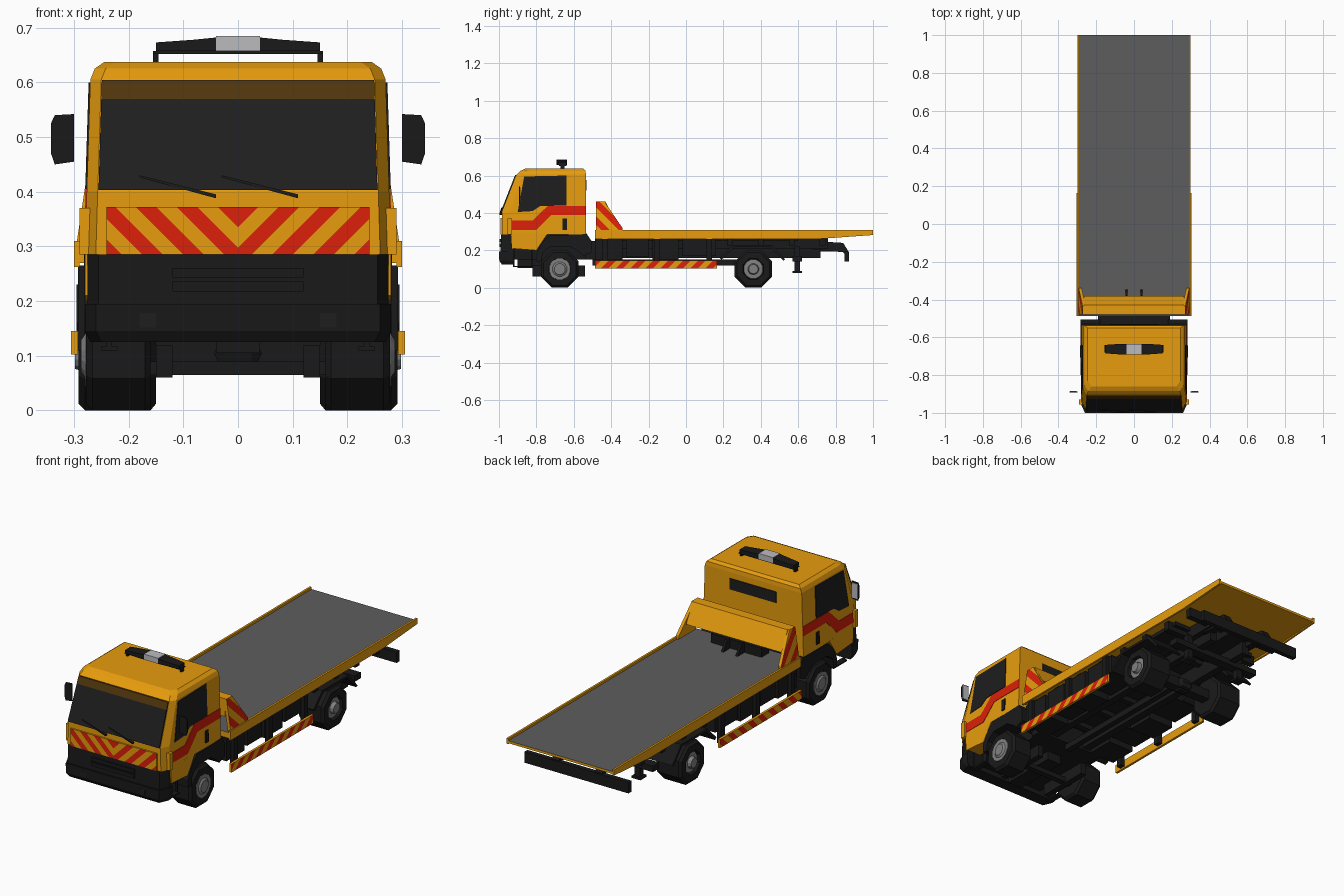
import bpy, bmesh, math
from mathutils import Vector


def mat(name, r, g, b):
    m = bpy.data.materials.new(name)
    m.diffuse_color = (r, g, b, 1)
    return m


YELLOW = mat("amber_paint", 0.80, 0.335, 0.004)
RED = mat("red_stripe", 0.72, 0.014, 0.003)
BLACK = mat("black_plastic", 0.010, 0.010, 0.010)
GLASS = mat("dark_glass", 0.013, 0.013, 0.013)
TINT = mat("brown_tint", 0.08, 0.036, 0.004)
DECK = mat("deck_grey", 0.11, 0.11, 0.11)
SILVER = mat("light_grey", 0.5, 0.5, 0.52)
RIM = mat("rim_grey", 0.22, 0.22, 0.22)


def make(name, verts, faces, m, mirror=False):
    me = bpy.data.meshes.new(name)
    me.from_pydata(verts, [], faces)
    bm = bmesh.new()
    bm.from_mesh(me)
    bmesh.ops.recalc_face_normals(bm, faces=bm.faces)
    bm.to_mesh(me)
    bm.free()
    me.materials.append(m)
    ob = bpy.data.objects.new(name, me)
    bpy.context.collection.objects.link(ob)
    if mirror:
        mod = ob.modifiers.new("Mirror", 'MIRROR')
        mod.use_mirror_merge = False
    return ob


def loft(name, rings, m, mirror=False):
    n = len(rings[0])
    verts = [p for r in rings for p in r]
    faces = [[i * n + j, i * n + (j + 1) % n, (i + 1) * n + (j + 1) % n, (i + 1) * n + j]
             for i in range(len(rings) - 1) for j in range(n)]
    faces += [list(range(n))[::-1], [len(verts) - n + j for j in range(n)]]
    return make(name, verts, faces, m, mirror)


def prism(name, pts, x0, x1, m, mirror=False):
    return loft(name, [[(x, y, z) for y, z in pts] for x in (x0, x1)], m, mirror)


def box(name, x0, x1, y0, y1, z0, z1, m, mirror=False):
    return prism(name, [(y0, z0), (y1, z0), (y1, z1), (y0, z1)], x0, x1, m, mirror)


def lathe(name, profile, y, z, n, m, mirror=True):
    ang = [2 * math.pi * (k + 0.5) / n for k in range(n)]
    return loft(name, [[(x, y + r * math.sin(a), z + r * math.cos(a)) for a in ang]
                       for x, r in profile], m, mirror)


def plan_ring(z, hw, yf, yb, cx=0.02, cy=0.045):
    # horizontal outline with cut front corners
    return [(-hw, yb, z), (-hw, yf + cy, z), (-hw + cx, yf, z),
            (hw - cx, yf, z), (hw, yf + cy, z), (hw, yb, z)]


def stripes(ob, d, period, phase, axis):
    # cut diagonal bands and paint every other one red on the outward side
    me, d = ob.data, Vector(d)
    me.materials.append(RED)
    bm = bmesh.new()
    bm.from_mesh(me)
    vals = [d.dot(v.co) for v in bm.verts]
    h = period / 2
    for k in range(math.floor((min(vals) - phase) / h), math.ceil((max(vals) - phase) / h) + 1):
        bmesh.ops.bisect_plane(bm, geom=bm.verts[:] + bm.edges[:] + bm.faces[:],
                               plane_co=d * ((phase + k * h) / d.length_squared), plane_no=d)
    out = Vector(axis)
    for f in bm.faces:
        k = math.floor((d.dot(f.calc_center_median()) - phase) / h)
        if f.normal.dot(out) > 0.7 and k % 2 == 0:
            f.material_index = 1
    bm.to_mesh(me)
    bm.free()


def side_x(z):
    return 0.28 - 0.01 * (z - 0.29) / 0.315


def front_y(z):
    return -0.985 + 0.08 * max(0, z - 0.40) / 0.205


def side_plate(name, pts, m, t=0.003):
    return loft(name, [[(side_x(z) + o, y, z) for y, z in pts] for o in (-0.002, t)], m, True)


def front_plate(name, pts, m, t=0.003):
    return loft(name, [[(x, front_y(z) + o, z) for x, z in pts] for o in (0.001, -t)], m)


# Cab shell
loft("cab_shell", [plan_ring(0.285, 0.28, -0.985, -0.535), plan_ring(0.40, side_x(0.4), -0.985, -0.535),
                   plan_ring(0.605, 0.27, -0.905, -0.535, cy=0.03), plan_ring(0.625, 0.262, -0.885, -0.537, cy=0.03),
                   plan_ring(0.637, 0.245, -0.86, -0.55, cy=0.03)], YELLOW)
prism("lower_door", [(-0.935, 0.29), (-0.93, 0.21), (-0.80, 0.20), (-0.74, 0.29)], 0.2, 0.28, YELLOW, True)
box("corner_deflector", 0.245, 0.29, -0.955, -0.93, 0.285, 0.37, YELLOW, True)

# Cab glass, side stripe and handles
front_plate("windscreen", [(-0.255, 0.403), (0.255, 0.403), (0.25, 0.57), (-0.25, 0.57)], GLASS, 0.008)
front_plate("windscreen_tint", [(-0.25, 0.57), (0.25, 0.57), (0.249, 0.604), (-0.249, 0.604)], TINT, 0.008)
side_plate("side_window", [(-0.90, 0.405), (-0.865, 0.595), (-0.64, 0.60), (-0.64, 0.44),
                           (-0.78, 0.437), (-0.82, 0.41)], GLASS)
side_plate("side_stripe", [(-0.93, 0.31), (-0.93, 0.36), (-0.82, 0.36), (-0.74, 0.437), (-0.535, 0.437),
                           (-0.535, 0.39), (-0.72, 0.39), (-0.80, 0.31)], RED, 0.002)
side_plate("door_handle", [(-0.66, 0.31), (-0.66, 0.37), (-0.637, 0.37), (-0.637, 0.31)], BLACK, 0.005)
box("rear_window", -0.13, 0.13, -0.537, -0.531, 0.52, 0.575, GLASS)
for i, x in enumerate((-0.04, 0.11)):
    front_plate(f"wiper_{i}", [(x, 0.388), (x, 0.395), (x - 0.14, 0.43), (x - 0.14, 0.426)], BLACK, 0.013)

# Front chevron panel
panel = box("front_chevrons", 0, 0.24, -0.992, -0.984, 0.285, 0.372, YELLOW, True)
stripes(panel, (1, 0, -1), 0.075, -0.3725, (0, -1, 0))

# Grille and bumper
loft("grille", [plan_ring(0.19, 0.275, -0.992, -0.92), plan_ring(0.285, 0.275, -0.988, -0.92)], BLACK)
loft("bumper", [plan_ring(0.125, 0.27, -0.985, -0.92), plan_ring(0.145, 0.28, -0.998, -0.92),
                plan_ring(0.195, 0.28, -1.0, -0.92)], BLACK)
for i, z in enumerate((0.218, 0.243)):
    box(f"grille_bar_{i}", -0.12, 0.12, -0.998, -0.98, z, z + 0.018, BLACK)
box("fog_lamp", 0.15, 0.18, -1.0, -0.99, 0.152, 0.178, GLASS, True)

# Door mirrors
loft("mirror_housing", [[(0.30, y, 0.455), (0.335, y, 0.45), (0.342, y, 0.47), (0.342, y, 0.525),
                         (0.335, y, 0.54), (0.30, y, 0.542)] for y in (-0.893, -0.887)], BLACK, True)
box("mirror_glass", 0.304, 0.338, -0.888, -0.884, 0.46, 0.535, SILVER, True)

# Roof light bar
prism("beacon_base", [(-0.68, 0.652), (-0.64, 0.652), (-0.64, 0.657), (-0.68, 0.657)], -0.155, 0.155, BLACK)
box("beacon_foot", 0.145, 0.155, -0.67, -0.65, 0.634, 0.653, BLACK, True)
box("beacon_lens", -0.04, 0.04, -0.692, -0.635, 0.657, 0.685, SILVER)
loft("beacon_side", [[(x, y0, 0.657), (x, y1, 0.657), (x, y1, z), (x, y0, z)] for x, y0, y1, z in
                     ((0.04, -0.692, -0.635, 0.682), (0.08, -0.69, -0.635, 0.678), (0.15, -0.685, -0.64, 0.673))],
     BLACK, True)

# Wheels
for nm, y, xin, off in (("front", -0.675, 0.16, -0.014), ("rear", 0.36, 0.15, 0)):
    prof = [(xin, 0.095), (xin + 0.01, 0.108), (0.28 + off, 0.108), (0.292 + off, 0.095),
            (0.292 + off, 0.06), (0.275 + off, 0.055)]
    lathe(f"{nm}_tyre", prof, y, 0.1, 8, BLACK)
lathe("front_rim", [(0.255, 0.06), (0.28, 0.058), (0.28, 0.04), (0.287, 0.03), (0.287, 0.015)], -0.675, 0.1, 12, RIM)
lathe("rear_rim", [(0.27, 0.056), (0.278, 0.052), (0.28, 0.03), (0.298, 0.025)], 0.36, 0.1, 12, RIM)
box("front_axle", -0.2, 0.2, -0.69, -0.66, 0.065, 0.09, BLACK)
box("front_spring", 0.12, 0.15, -0.82, -0.54, 0.06, 0.12, BLACK, True)
box("rear_axle", -0.2, 0.2, 0.335, 0.385, 0.075, 0.125, BLACK)
lathe("differential", [(-0.05, 0.02), (-0.025, 0.038), (0.025, 0.038), (0.05, 0.02)], 0.36, 0.105, 10, BLACK, False)
box("drive_shaft", -0.015, 0.015, -0.5, 0.33, 0.12, 0.15, BLACK)

# Wheel arches
prism("front_fender", [(-0.80, 0.14), (-0.80, 0.18), (-0.77, 0.24), (-0.73, 0.28), (-0.53, 0.287), (-0.505, 0.25),
                       (-0.505, 0.19), (-0.55, 0.17), (-0.57, 0.19), (-0.62, 0.222), (-0.72, 0.222),
                       (-0.765, 0.19), (-0.775, 0.14)], 0.18, 0.282, BLACK, True)
prism("rear_mudguard", [(0.19, 0.15), (0.18, 0.16), (0.25, 0.23), (0.46, 0.23), (0.53, 0.15), (0.52, 0.145),
                        (0.45, 0.218), (0.26, 0.218)], 0.15, 0.295, BLACK, True)

# Cab underside and step frame
box("engine_block", -0.18, 0.18, -0.93, -0.53, 0.15, 0.29, BLACK)
box("sump", -0.04, 0.04, -0.9, -0.6, 0.105, 0.16, BLACK)
box("gearbox", -0.19, 0.19, -0.54, -0.48, 0.15, 0.25, BLACK)
box("step_bar", 0.22, 0.25, -0.925, -0.82, 0.11, 0.117, BLACK, True)
for i, y in enumerate((-0.925, -0.827)):
    box(f"step_post_{i}", 0.23, 0.24, y, y + 0.007, 0.11, 0.22, BLACK, True)

# Chassis
box("chassis_rail", 0.08, 0.12, -0.92, 0.72, 0.16, 0.24, BLACK, True)
box("subframe", 0.10, 0.15, -0.48, 0.76, 0.21, 0.272, BLACK, True)
box("subframe_floor", -0.24, 0.24, -0.487, 0.60, 0.25, 0.269, BLACK)
for i in range(8):
    y = -0.44 + i * 0.165
    box(f"cross_member_{i}", -0.27, 0.27, y, y + 0.03, 0.225, 0.272, BLACK)
for i, (y0, y1, z0) in enumerate(((-0.485, -0.34, 0.15), (-0.32, -0.20, 0.165), (-0.18, -0.04, 0.15), (-0.02, 0.16, 0.17))):
    box(f"side_tank_{i}", 0.13, 0.275, y0, y1, z0, 0.262, BLACK, True)

# Side guards with warning stripes
guard = box("side_guard", 0.293, 0.305, -0.487, 0.165, 0.102, 0.145, YELLOW, True)
stripes(guard, (0, 1, -1), 0.08, 0.0, (1, 0, 0))
for i, y in enumerate((-0.45, -0.17, 0.11)):
    box(f"guard_post_{i}", 0.27, 0.293, y, y + 0.03, 0.11, 0.265, BLACK, True)

# Flat bed: grey on top, painted below
bed = prism("flat_bed", [(-0.487, 0.27), (0.72, 0.27), (1.0, 0.287), (1.0, 0.299), (-0.487, 0.299)], -0.292, 0.292, YELLOW)
bed.data.materials.append(DECK)
for f in bed.data.polygons:
    f.material_index = int(f.normal.z > 0.9)
prism("bed_rail", [(-0.487, 0.262), (0.72, 0.262), (1.0, 0.282), (1.0, 0.31), (-0.487, 0.31)], 0.29, 0.30, YELLOW, True)

# Headboard with inward-leaning gussets
side = [(-0.48, 0.30), (-0.48, 0.46), (-0.435, 0.46), (-0.34, 0.32), (-0.34, 0.30)]
gusset = loft("headboard_gusset", [[(x - 0.15 * (z - 0.30), y, z) for y, z in side] for x in (0.28, 0.296)], YELLOW, True)
stripes(gusset, (0, 1, 1), 0.095, -0.145, (1, 0, 0))
prism("headboard_beam", [(-0.48, 0.37), (-0.48, 0.46), (-0.43, 0.46), (-0.38, 0.365)], -0.265, 0.265, YELLOW)
box("winch", -0.14, 0.14, -0.46, -0.40, 0.298, 0.345, BLACK)
for i, x in enumerate((-0.04, 0.04)):
    prism(f"winch_guide_{i}", [(-0.40, 0.298), (-0.345, 0.298), (-0.375, 0.35), (-0.40, 0.35)], x - 0.006, x + 0.006, BLACK)

# Rear tow gear
prism("tow_boom", [(0.5, 0.19), (0.80, 0.195), (0.80, 0.235), (0.5, 0.25)], -0.05, 0.05, BLACK)
prism("boom_arm", [(0.68, 0.205), (0.84, 0.19), (0.865, 0.16), (0.865, 0.20), (0.84, 0.24), (0.68, 0.25)],
      0.10, 0.14, BLACK, True)
box("rear_beam", -0.29, 0.29, 0.848, 0.872, 0.14, 0.195, BLACK)
box("underrun_bar", -0.25, 0.25, 0.57, 0.62, 0.14, 0.17, BLACK)
box("support_leg", 0.14, 0.17, 0.58, 0.61, 0.09, 0.22, BLACK, True)
box("support_foot", 0.13, 0.18, 0.57, 0.62, 0.08, 0.09, BLACK, True)
